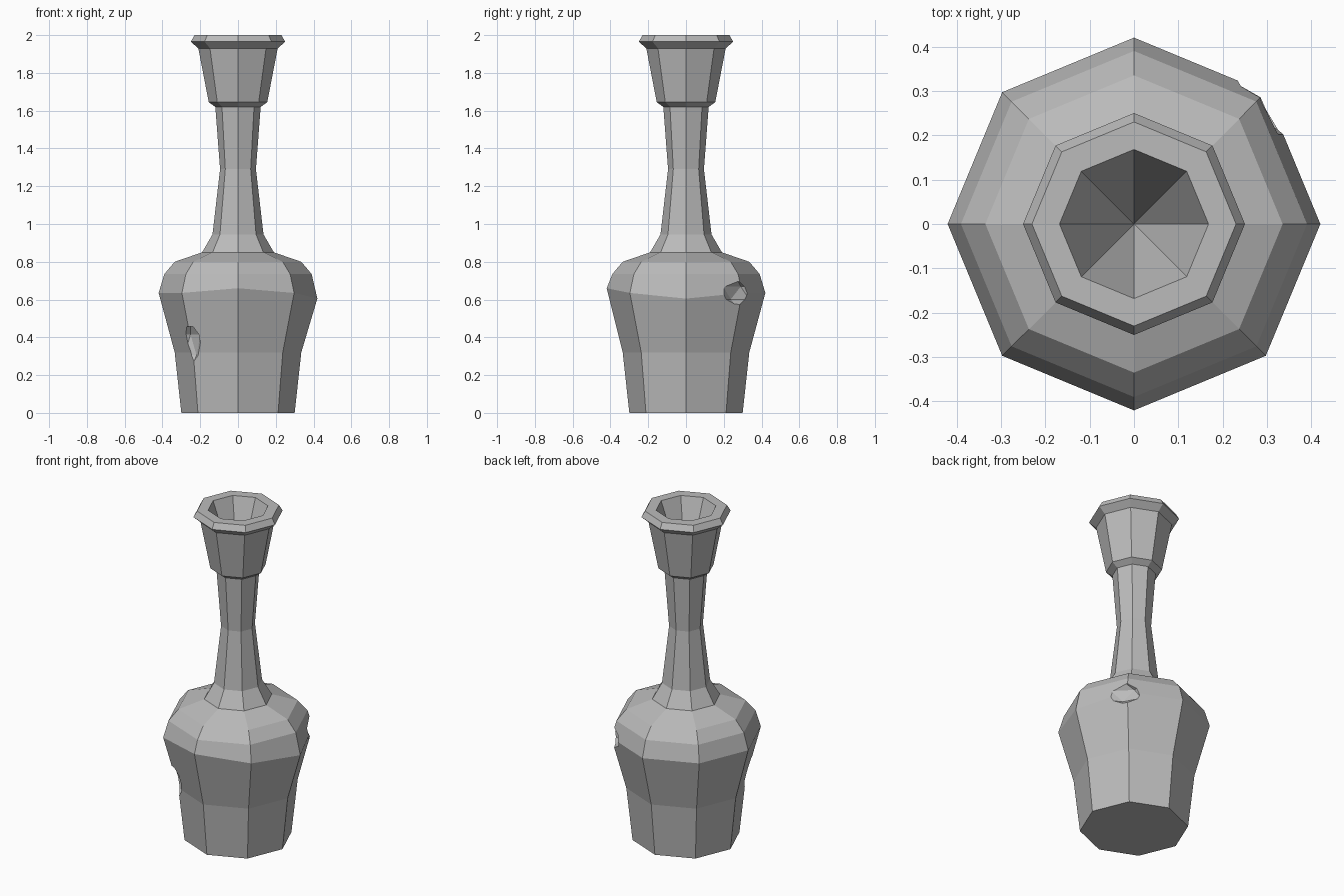
import bpy, bmesh, math
from mathutils import Matrix, Vector

if "Cube" in bpy.data.objects:
    bpy.data.objects.remove(bpy.data.objects["Cube"])

SIDES = 8

# Plain stone grey
stone = bpy.data.materials.new("stone_grey")
stone.use_nodes = True
grey = (0.5, 0.5, 0.5, 1)
stone.diffuse_color = grey
stone.node_tree.nodes["Principled BSDF"].inputs["Base Color"].default_value = grey


def make_object(name, bm):
    bmesh.ops.recalc_face_normals(bm, faces=bm.faces)
    mesh = bpy.data.meshes.new(name)
    bm.to_mesh(mesh)
    bm.free()
    mesh.materials.append(stone)
    obj = bpy.data.objects.new(name, mesh)
    bpy.context.collection.objects.link(obj)
    return obj


# Vase: eight-sided lathe of (radius, height), base to rim
profile = [(0.30, 0), (0.335, 0.32), (0.42, 0.635), (0.39, 0.735), (0.335, 0.80),
           (0.19, 0.85), (0.135, 0.945), (0.095, 1.29), (0.12, 1.62),
           (0.155, 1.645), (0.21, 1.93), (0.25, 1.965), (0.23, 2), (0.168, 2)]
BELLY = 2
belly_wobble = {0: -0.03, 6: 0.025}   # uneven hand-made belly line

bm = bmesh.new()
rings = []
for level, (r, z) in enumerate(profile):
    ring = []
    for i in range(SIDES):
        a = math.tau * i / SIDES
        dz = belly_wobble.get(i, 0) if level == BELLY else 0
        ring.append(bm.verts.new((r * math.cos(a), r * math.sin(a), z + dz)))
    rings.append(ring)
for low, high in zip(rings, rings[1:]):
    for i in range(SIDES):
        j = (i + 1) % SIDES
        bm.faces.new((low[i], low[j], high[j], high[i]))
bm.faces.new(rings[0][::-1])
# Funnel-shaped mouth
tip = bm.verts.new((0, 0, 1.55))
for i in range(SIDES):
    bm.faces.new((rings[-1][i], rings[-1][(i + 1) % SIDES], tip))
vase = make_object("vase", bm)


# Chips knocked out of two corners
def chip(name, angle, out, side, height, size):
    turn = Matrix.Rotation(math.radians(angle), 4, 'Z')
    place = turn @ Matrix.Translation((out, side, height)) @ Matrix.Diagonal(Vector((*size, 1)))
    bm = bmesh.new()
    bmesh.ops.create_icosphere(bm, subdivisions=1, radius=1, matrix=place)
    cutter = make_object(name, bm)
    cutter.hide_render = True
    cutter.hide_set(True)
    mod = vase.modifiers.new(name, 'BOOLEAN')
    mod.operation = 'DIFFERENCE'
    mod.solver = 'EXACT'
    mod.object = cutter


chip("shoulder_chip_cutter", 45, 0.41, -0.03, 0.635, (0.05, 0.125, 0.075))
chip("base_chip_cutter", 225, 0.355, 0, 0.36, (0.05, 0.07, 0.125))

# Apply the cuts and drop the cutters
bpy.context.view_layer.update()
cut = bpy.data.meshes.new_from_object(vase.evaluated_get(bpy.context.evaluated_depsgraph_get()))
cutters = [m.object for m in vase.modifiers]
vase.modifiers.clear()
vase.data = cut
for c in cutters:
    bpy.data.objects.remove(c)
